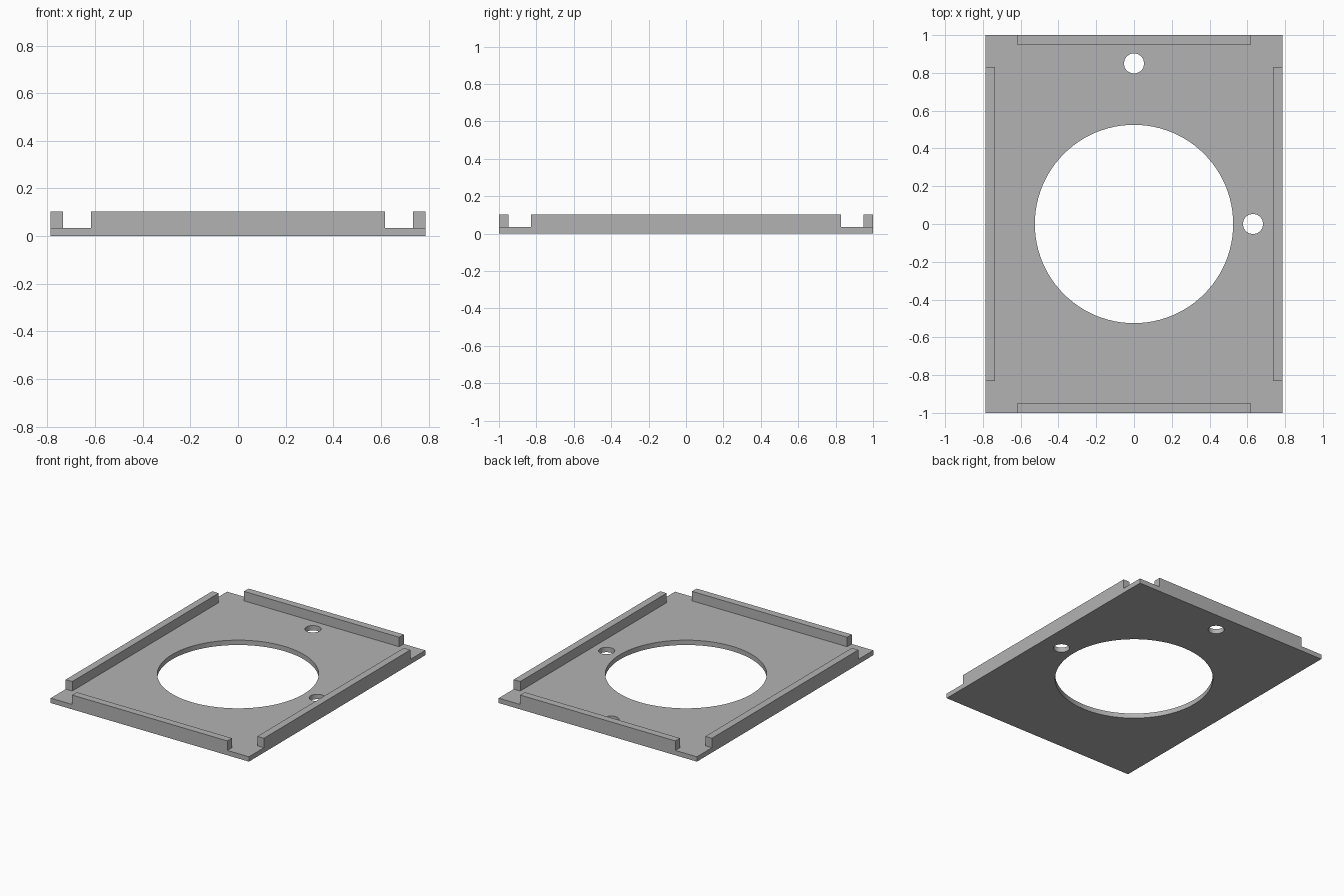
import bpy
import math

if "Cube" in bpy.data.objects:
    bpy.data.objects.remove(bpy.data.objects["Cube"], do_unlink=True)

HALF_X, HALF_Y = 0.787, 1.0
PLATE_H, TOP = 0.035, 0.103
RAIL = 0.052

grey = bpy.data.materials.new("plain grey")
grey.use_nodes = True
colour = (0.45, 0.45, 0.45, 1)
grey.diffuse_color = colour
grey.node_tree.nodes["Principled BSDF"].inputs["Base Color"].default_value = colour


def box(name, x, y, z0, z1, half_x, half_y):
    bpy.ops.mesh.primitive_cube_add(size=2, location=(x, y, (z0 + z1) / 2))
    obj = bpy.context.object
    obj.name = name
    obj.scale = (half_x, half_y, (z1 - z0) / 2)
    bpy.ops.object.transform_apply(location=False, rotation=False, scale=True)
    obj.data.materials.append(grey)
    return obj


def drill(target, x, y, radius, sides):
    bpy.ops.mesh.primitive_cylinder_add(vertices=sides, radius=radius, depth=1, location=(x, y, 0))
    cutter = bpy.context.object
    cutter.hide_render = True
    cutter.data.materials.append(grey)
    cut = target.modifiers.new("hole", "BOOLEAN")
    cut.operation = "DIFFERENCE"
    cut.solver = "EXACT"
    cut.object = cutter
    bpy.context.view_layer.objects.active = target
    bpy.ops.object.modifier_apply(modifier=cut.name)
    bpy.data.objects.remove(cutter, do_unlink=True)


# Base plate with the large opening and two small screw holes
plate = box("base_plate", 0, 0, 0, PLATE_H, HALF_X, HALF_Y)
drill(plate, 0, 0, 0.525, 96)
drill(plate, 0, 0.85, 0.053, 48)
drill(plate, 0.63, 0, 0.053, 48)
bpy.ops.object.select_all(action="DESELECT")
plate.select_set(True)
bpy.context.view_layer.objects.active = plate
bpy.ops.object.shade_smooth_by_angle(angle=math.radians(30))

# Raised rails along each edge, leaving the corners open
for side, word in ((1, "left"), (-1, "right")):
    box(word + "_rail", side * (HALF_X - RAIL / 2), 0, PLATE_H, TOP, RAIL / 2, 0.83)
for side, word in ((1, "back"), (-1, "front")):
    box(word + "_rail", 0, side * (HALF_Y - RAIL / 2), PLATE_H, TOP, 0.616, RAIL / 2)
